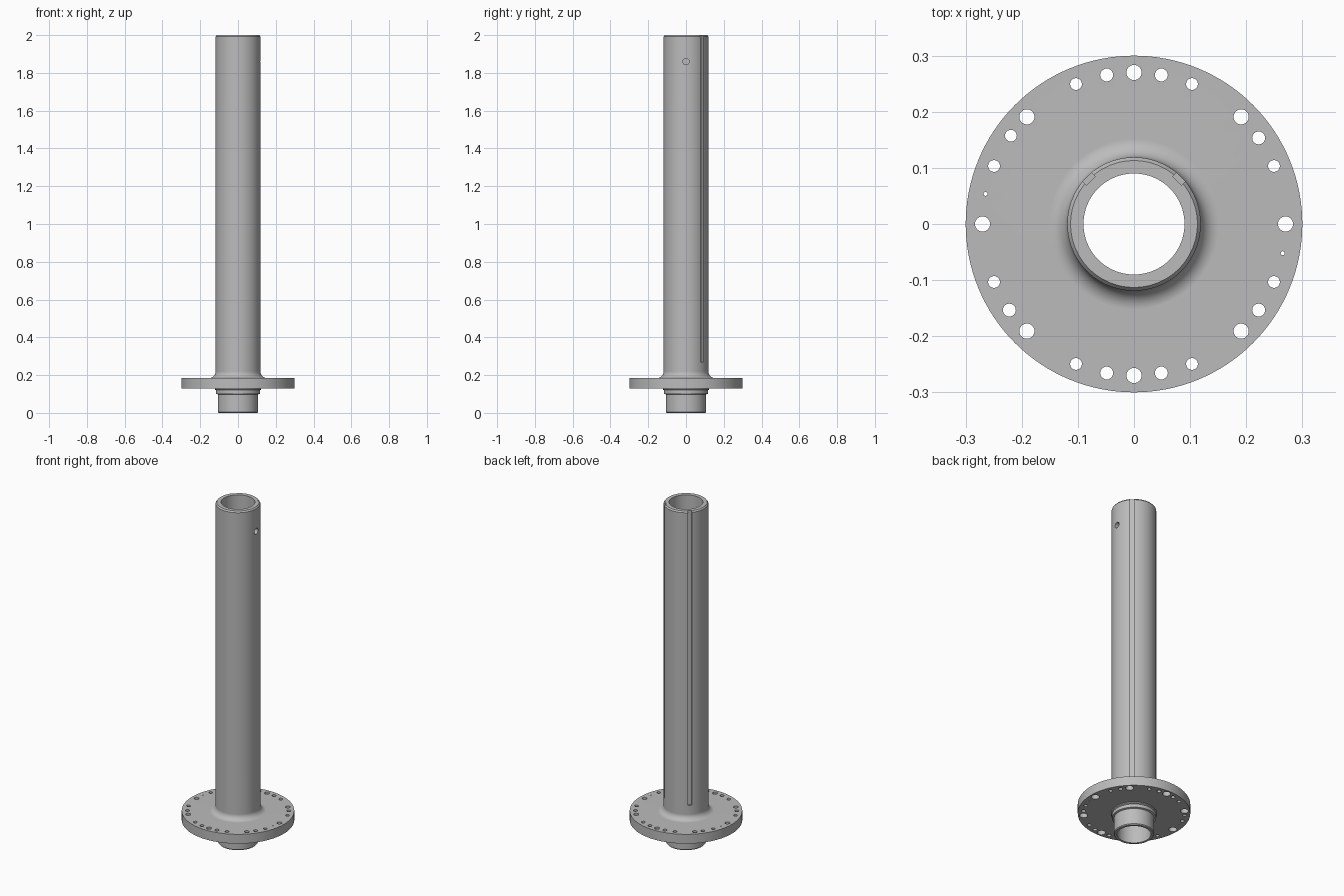
import bpy, bmesh
from math import radians, cos, sin, atan2, pi
from mathutils import Matrix

cube = bpy.data.objects.get("Cube")
if cube:
    bpy.data.objects.remove(cube, do_unlink=True)

steel = bpy.data.materials.new("plain grey steel")
steel.use_nodes = True
GREY = (0.5, 0.5, 0.5, 1)
steel.diffuse_color = GREY
steel.node_tree.nodes["Principled BSDF"].inputs["Base Color"].default_value = GREY

TUBE, BORE, FLANGE, FILLET = 0.119, 0.09, 0.3, 0.033
FLANGE_LOW, FLANGE_TOP, BOLT_RING = 0.13, 0.185, 0.27


def make_object(name, bm):
    bmesh.ops.recalc_face_normals(bm, faces=bm.faces)
    mesh = bpy.data.meshes.new(name)
    bm.to_mesh(mesh)
    bm.free()
    mesh.materials.append(steel)
    obj = bpy.data.objects.new(name, mesh)
    bpy.context.collection.objects.link(obj)
    return obj


def lathe(name, profile, steps=128):
    bm = bmesh.new()
    verts = [bm.verts.new((r, 0, z)) for r, z in profile]
    edges = [bm.edges.new((a, b)) for a, b in zip(verts, verts[1:] + verts[:1])]
    bmesh.ops.spin(bm, geom=verts + edges, cent=(0, 0, 0), axis=(0, 0, 1),
                   angle=2 * pi, steps=steps, use_merge=True)
    bmesh.ops.remove_doubles(bm, verts=bm.verts, dist=1e-5)
    return make_object(name, bm)


def add_drill(bm, radius, length, matrix):
    bmesh.ops.create_cone(bm, cap_ends=True, segments=24, radius1=radius,
                          radius2=radius, depth=length, matrix=matrix)


def on_ring(angle, z):
    return Matrix.Translation((BOLT_RING * cos(angle), BOLT_RING * sin(angle), z))


def cut(body, bm, name):
    cutter = make_object(name, bm)
    cutter.hide_render = True
    mod = body.modifiers.new(name, "BOOLEAN")
    mod.operation = "DIFFERENCE"
    mod.solver = "EXACT"
    mod.object = cutter
    bpy.context.view_layer.objects.active = body
    bpy.ops.object.modifier_apply(modifier=mod.name)
    bpy.data.objects.remove(cutter, do_unlink=True)


# Spigot, step, flange, concave fillet and tube turned as one hollow body
outline = [(BORE, 0), (0.103, 0), (0.107, 0.005), (0.107, 0.098), (0.117, 0.101),
           (0.117, 0.12), (0.123, 0.124), (0.123, FLANGE_LOW),
           (FLANGE, FLANGE_LOW), (FLANGE, FLANGE_TOP)]
outline += [(TUBE + FILLET * (1 - cos(a)), FLANGE_TOP + FILLET * (1 - sin(a)))
            for a in (radians(d) for d in range(90, -1, -15))]
outline += [(TUBE, 1.992), (0.113, 2), (BORE, 2)]
body = lathe("flanged_tube", outline)

# Holes in the flange: large and medium alternate around the ring
holes = [(radians(22.5 * i), 0.0105 if i % 2 else 0.0135) for i in range(16)]
# Extra threaded and dowel holes
holes += [(atan2(y, x), 0.0115) for x, y in
          ((0.049, 0.267), (-0.049, 0.267), (0.049, -0.267), (-0.049, -0.267),
           (0.223, 0.154), (0.223, -0.154), (-0.223, -0.154))]
holes += [(atan2(0.16, -0.223), 0.0105), (atan2(0.054, -0.266), 0.0035),
          (atan2(-0.052, 0.265), 0.0035)]
bm = bmesh.new()
for angle, radius in holes:
    add_drill(bm, radius, 0.1, on_ring(angle, 0.157))
cut(body, bm, "flange_drills")

# Counterbores under the large holes
bm = bmesh.new()
for i in range(8):
    add_drill(bm, 0.022, 0.05, on_ring(radians(45 * i), FLANGE_LOW))
cut(body, bm, "counterbore_cutter")

# Cross hole near the top, on the left wall only
bm = bmesh.new()
add_drill(bm, 0.017, 0.1, Matrix.Translation((0.11, 0, 1.86)) @ Matrix.Rotation(pi / 2, 4, "Y"))
cut(body, bm, "side_drill")

# Two long keyways on the back, open at the top end
bm = bmesh.new()
for angle in (radians(45), radians(135)):
    matrix = (Matrix.Rotation(angle, 4, "Z") @ Matrix.Translation((0.127, 0, 1.165))
              @ Matrix.Diagonal((0.036, 0.022, 1.79, 1)))
    bmesh.ops.create_cube(bm, size=1, matrix=matrix)
cut(body, bm, "keyway_cutter")

# Smooth round walls with crisp machined edges and flat-looking faces
bpy.ops.object.select_all(action="DESELECT")
body.select_set(True)
bpy.context.view_layer.objects.active = body
bpy.ops.object.shade_smooth_by_angle(angle=radians(25))
weighted = body.modifiers.new("even_shading", "WEIGHTED_NORMAL")
weighted.keep_sharp = True
